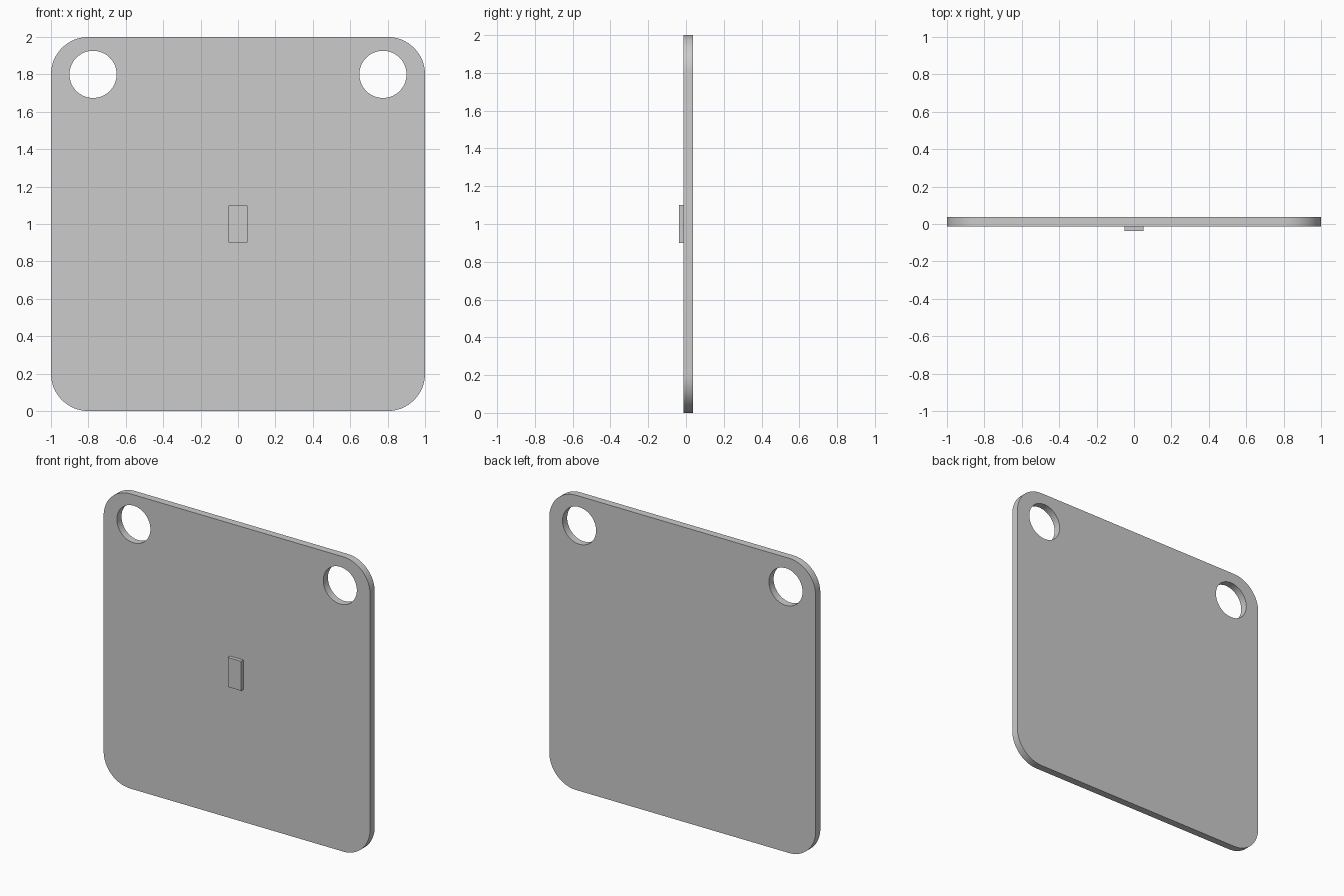
import bpy, bmesh
from math import sin, cos, pi

if "Cube" in bpy.data.objects:
    bpy.data.objects.remove(bpy.data.objects["Cube"])

FRONT, BACK = -0.0125, 0.0375      # plate faces along y
CORNER_R, HOLE_R = 0.2, 0.126


def arc(cx, cz, r, start, sweep, n):
    return [(cx + r * cos(start + sweep * i / n), cz + r * sin(start + sweep * i / n))
            for i in range(n + 1)]


def prism(name, outline, y0, y1):
    """Extrude an (x, z) outline from y0 to y1."""
    bm = bmesh.new()
    face = bm.faces.new([bm.verts.new((x, y0, z)) for x, z in outline])
    ext = bmesh.ops.extrude_face_region(bm, geom=[face])
    verts = [v for v in ext["geom"] if isinstance(v, bmesh.types.BMVert)]
    bmesh.ops.translate(bm, verts=verts, vec=(0, y1 - y0, 0))
    bmesh.ops.recalc_face_normals(bm, faces=bm.faces)
    mesh = bpy.data.meshes.new(name)
    bm.to_mesh(mesh)
    bm.free()
    obj = bpy.data.objects.new(name, mesh)
    bpy.context.collection.objects.link(obj)
    return obj


# Rounded square plate
outline = []
for i, (sx, sz) in enumerate([(1, 1), (-1, 1), (-1, -1), (1, -1)]):
    outline += arc(sx * (1 - CORNER_R), 1 + sz * (1 - CORNER_R), CORNER_R, i * pi / 2, pi / 2, 16)
plate = prism("plate", outline, FRONT, BACK)

# Round holes in the two upper corners
bpy.context.view_layer.objects.active = plate
plate.select_set(True)
for side in (-1, 1):
    circle = arc(side * 0.775, 1.8, HOLE_R, 0, 2 * pi, 64)[:-1]
    cutter = prism("hole_cutter", circle, FRONT - 0.1, BACK + 0.1)
    cutter.hide_render = True
    cut = plate.modifiers.new("hole", "BOOLEAN")
    cut.operation, cut.solver, cut.object = "DIFFERENCE", "EXACT", cutter
    bpy.ops.object.modifier_apply(modifier=cut.name)
    bpy.data.objects.remove(cutter)
bpy.ops.object.shade_smooth_by_angle(angle=pi / 6)

# Small raised tab at the centre of the front
prism("front_tab", [(-0.05, 0.9), (0.05, 0.9), (0.05, 1.1), (-0.05, 1.1)], -0.0375, FRONT)
